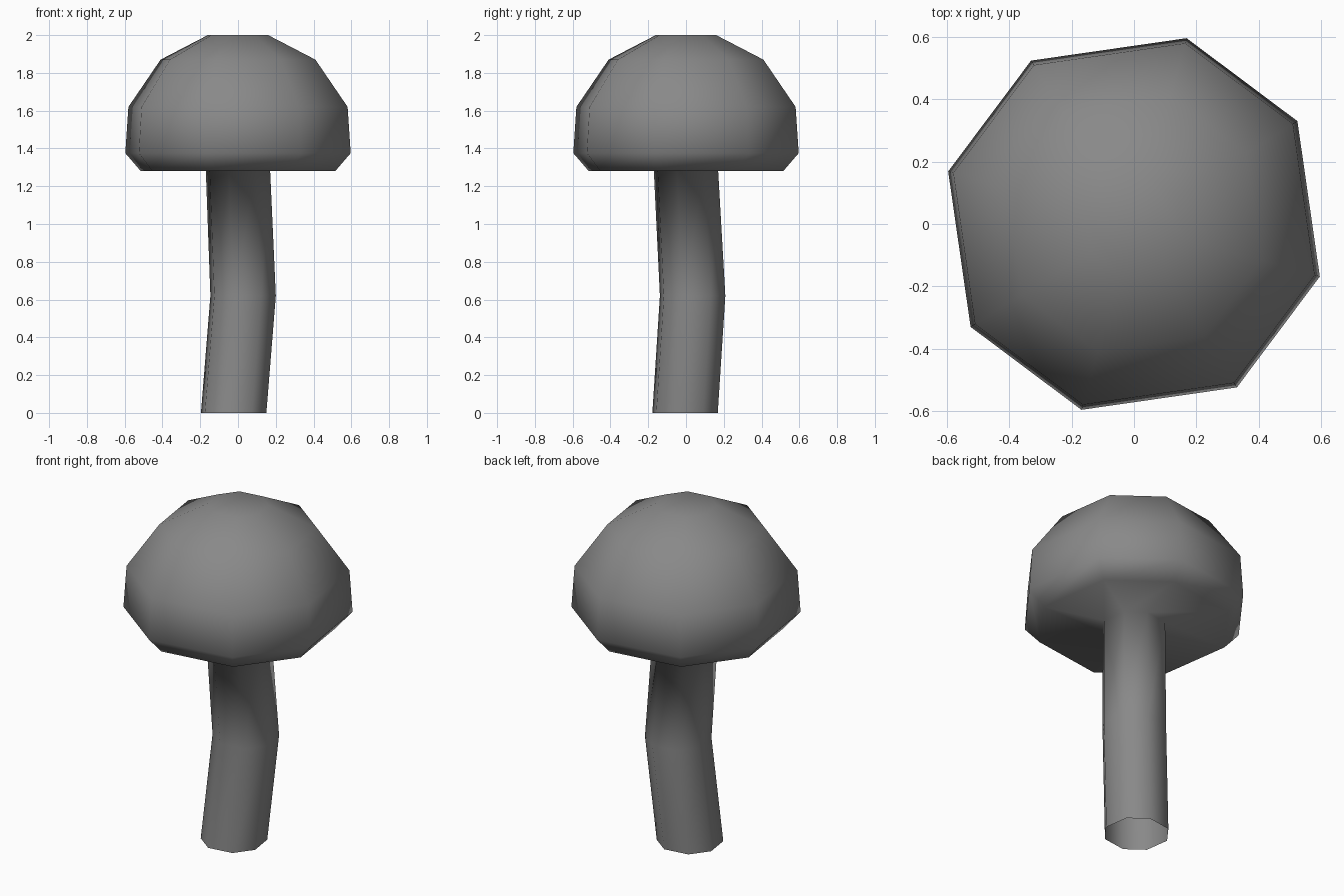
import bpy, bmesh
from math import radians, cos, sin

if "Cube" in bpy.data.objects:
    bpy.data.objects.remove(bpy.data.objects["Cube"], do_unlink=True)

grey = bpy.data.materials.new("mid_grey")
grey.use_nodes = True
colour = (0.25, 0.25, 0.25, 1)
grey.diffuse_color = colour
grey.node_tree.nodes["Principled BSDF"].inputs["Base Color"].default_value = colour

# Slightly uneven octagon shared by stem and cap
ANGLES = [radians(a + 90 * k) for k in range(4) for a in (32.2, 74.2)]


def add_ring(bm, radius, z, x=0.0, y=0.0):
    return [bm.verts.new((x + radius * cos(a), y + radius * sin(a), z)) for a in ANGLES]


def bridge(bm, low, high):
    n = len(low)
    for i in range(n):
        j = (i + 1) % n
        bm.faces.new((low[i], low[j], high[j], high[i]))


# Bent stem, open at the foot: radius, height, centre x, centre y
STEM = [(0.18, 0, -0.023, -0.005), (0.18, 0.62, 0.027, 0.035), (0.177, 1.28, 0, 0)]
# Cap from the underside rim to the crown: radius, height
CAP = [(0.535, 1.28), (0.62, 1.375), (0.603, 1.62), (0.426, 1.87), (0.166, 2.0)]

# Stem and cap are one continuous smooth skin
bm = bmesh.new()
rings = [add_ring(bm, *r) for r in STEM + CAP]
for low, high in zip(rings, rings[1:]):
    bridge(bm, low, high)
bm.faces.new(rings[-1])
for face in bm.faces:
    face.smooth = True
mesh = bpy.data.meshes.new("mushroom")
bm.to_mesh(mesh)
bm.free()
mesh.materials.append(grey)
bpy.context.collection.objects.link(bpy.data.objects.new("mushroom", mesh))
